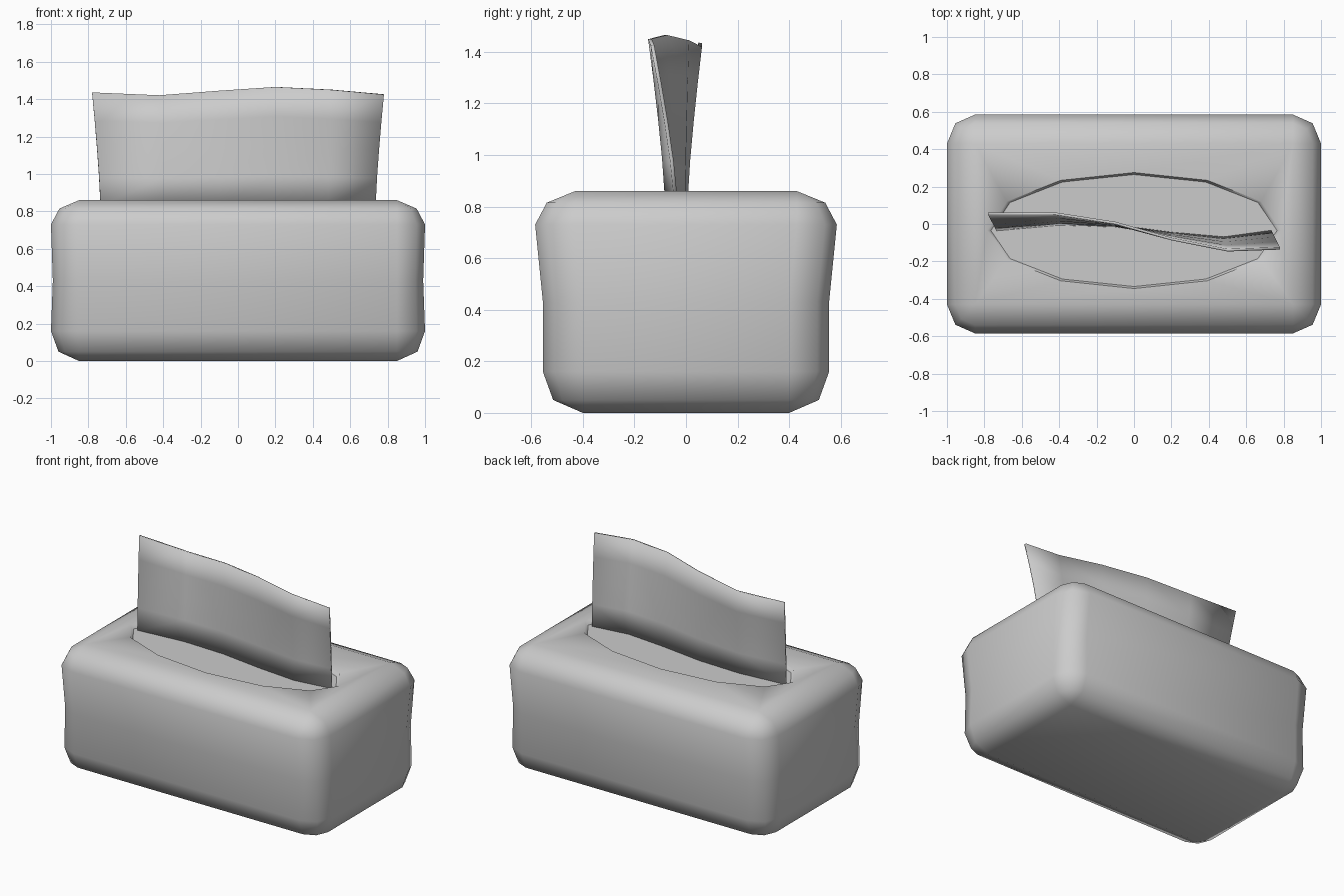
import bpy, bmesh, math

cube = bpy.data.objects.get("Cube")
if cube:
    bpy.data.objects.remove(cube, do_unlink=True)

grey = bpy.data.materials.new("plain_grey")
grey.use_nodes = True
colour = (0.6, 0.6, 0.6, 1)
grey.diffuse_color = colour
grey.node_tree.nodes["Principled BSDF"].inputs["Base Color"].default_value = colour


def add_object(name, bm, angle):
    mesh = bpy.data.meshes.new(name)
    bm.to_mesh(mesh)
    bm.free()
    obj = bpy.data.objects.new(name, mesh)
    bpy.context.collection.objects.link(obj)
    mesh.materials.append(grey)
    bpy.ops.object.select_all(action='DESELECT')
    obj.select_set(True)
    bpy.context.view_layer.objects.active = obj
    bpy.ops.object.shade_smooth_by_angle(angle=math.radians(angle))
    return obj


def bridge(bm, a, b):
    n = len(a)
    for i in range(n):
        j = (i + 1) % n
        bm.faces.new((a[i], a[j], b[j], b[i]))


def rounded_ring(bm, hx, hy, z, cx, cy):
    """Rectangle with three-point corners around the core corner (cx, cy)."""
    pts = []
    for sx, sy in ((1, 1), (-1, 1), (-1, -1), (1, -1)):
        corner = [(hx, cy), (cx + 0.7 * (hx - cx), cy + 0.7 * (hy - cy)), (cx, hy)]
        if sx * sy < 0:
            corner.reverse()
        pts += [(sx * x, sy * y, z) for x, y in corner]
    return [bm.verts.new(p) for p in pts]


def ellipse(bm, a, b, z):
    steps = [math.tau * i / 12 for i in range(12)]
    return [bm.verts.new((a * math.cos(t), -0.035 + b * math.sin(t), z)) for t in steps]


# Box body: stacked rounded sections, slightly pinched at the waist
bm = bmesh.new()
sections = [(0.85, 0.40, 0), (0.96, 0.515, 0.05), (1.0, 0.555, 0.16),
            (0.99, 0.555, 0.43), (1.0, 0.585, 0.73), (0.955, 0.54, 0.815),
            (0.85, 0.43, 0.86)]
rings = [rounded_ring(bm, hx, hy, z, 0.85, 0.40 if z < 0.5 else 0.43)
         for hx, hy, z in sections]
for low, high in zip(rings, rings[1:]):
    bridge(bm, low, high)
bm.faces.new(rings[0][::-1])

# Oval opening with a sloped lip and a shallow recess
lip = ellipse(bm, 0.785, 0.31, 0.86)
wall = ellipse(bm, 0.76, 0.295, 0.825)
bridge(bm, lip, wall)
bmesh.ops.remove_doubles(bm, verts=bm.verts[:], dist=0.001)
rim = [e for e in bm.edges if e.is_boundary and all(v.co.z > 0.85 for v in e.verts)]
bmesh.ops.triangle_fill(bm, edges=rim, use_beauty=True)
bmesh.ops.recalc_face_normals(bm, faces=bm.faces[:])
add_object("tissue_box", bm, 60)

# Flat fill of folded tissue inside the opening
bm = bmesh.new()
bm.faces.new(ellipse(bm, 0.765, 0.3, 0.835))
add_object("folded_tissue", bm, 30)

# Standing tissue: base curve blended up to a wavier top curve
base = [(-0.735, -0.03), (-0.40, 0.0), (-0.10, -0.01), (0.20, -0.05),
        (0.48, -0.075), (0.735, -0.04)]
top = [(-0.78, 0.055, 1.435), (-0.42, 0.055, 1.42), (-0.10, 0.005, 1.445),
       (0.20, -0.08, 1.465), (0.50, -0.14, 1.45), (0.78, -0.13, 1.425)]
bm = bmesh.new()
rows = []
for k in range(5):
    t = k / 4
    s = t ** 1.3
    rows.append([bm.verts.new((bx + (tx - bx) * s, by + (ty - by) * s,
                               0.83 + (tz - 0.83) * t))
                 for (bx, by), (tx, ty, tz) in zip(base, top)])
for low, high in zip(rows, rows[1:]):
    for i in range(len(low) - 1):
        bm.faces.new((low[i], low[i + 1], high[i + 1], high[i]))
sheet = add_object("standing_tissue", bm, 40)
solid = sheet.modifiers.new("thickness", 'SOLIDIFY')
solid.thickness = 0.014
solid.offset = 0
